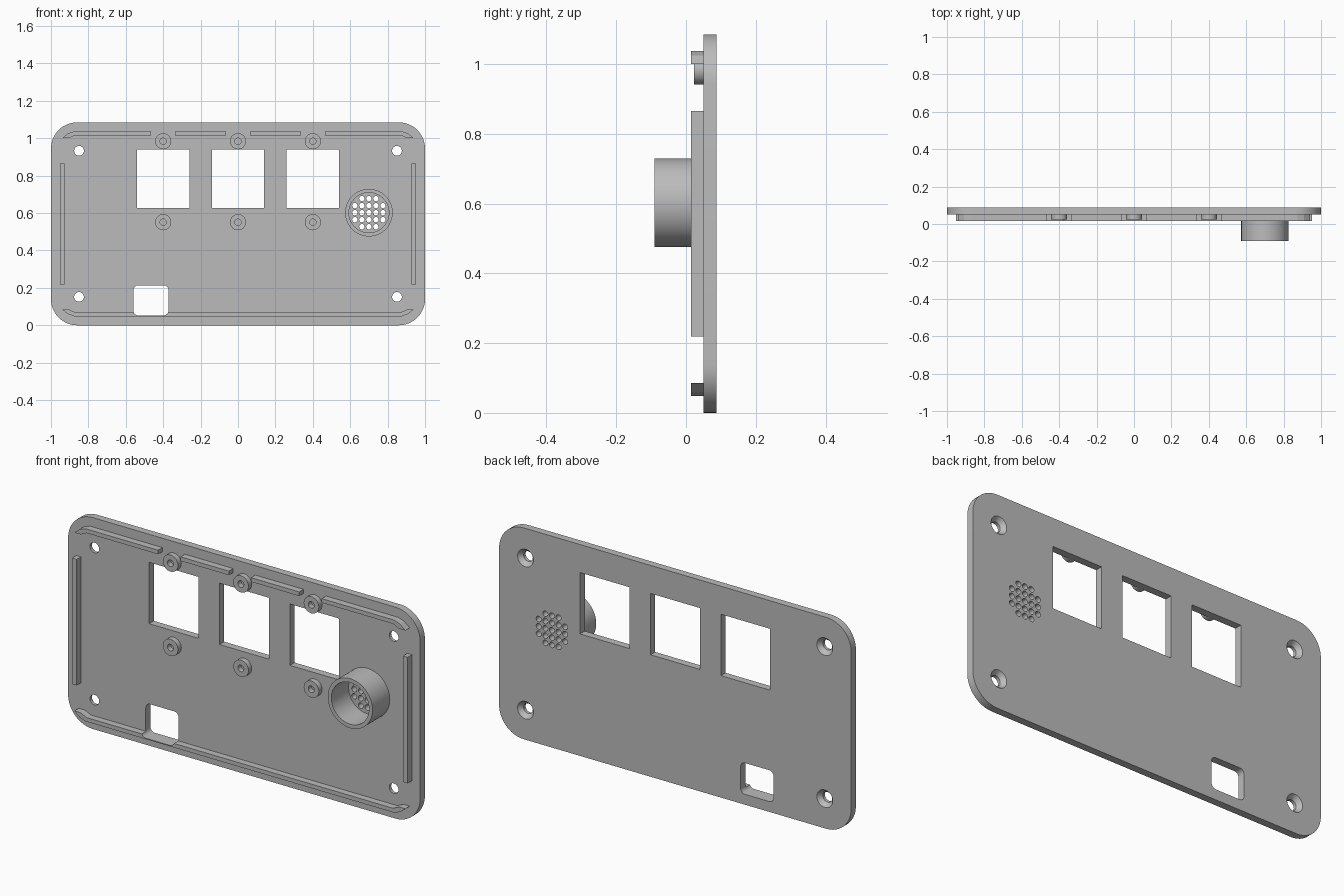
import bpy, bmesh, math

cube = bpy.data.objects.get("Cube")
if cube:
    bpy.data.objects.remove(cube, do_unlink=True)

mat = bpy.data.materials.new("plain_grey")
GREY = (0.5, 0.5, 0.5, 1)
mat.use_nodes = True
mat.diffuse_color = GREY
mat.node_tree.nodes["Principled BSDF"].inputs["Base Color"].default_value = GREY

BACK, FACE, RAIL, BOSS, CUP = 0.088, 0.05, 0.015, 0.023, -0.09


def circle(x, z, r, n=32):
    return [(x + r * math.cos(math.tau * i / n), z + r * math.sin(math.tau * i / n)) for i in range(n)]


def rect(x0, x1, z0, z1, r=0.0, n=8):
    """Rectangle outline, with rounded corners when r is given."""
    if not r:
        return [(x0, z0), (x1, z0), (x1, z1), (x0, z1)]
    pts = []
    for k, (cx, cz) in enumerate(((x1 - r, z1 - r), (x0 + r, z1 - r), (x0 + r, z0 + r), (x1 - r, z0 + r))):
        for i in range(n + 1):
            a = (k + i / n) * math.pi / 2
            pts.append((cx + r * math.cos(a), cz + r * math.sin(a)))
    return pts


def loft(bm, sections):
    """Closed solid through (outline, y) sections."""
    rings = [[bm.verts.new((x, y, z)) for x, z in pts] for pts, y in sections]
    faces = [bm.faces.new(rings[0]), bm.faces.new(rings[-1][::-1])]
    for a, b in zip(rings, rings[1:]):
        for i in range(len(a)):
            j = (i + 1) % len(a)
            faces.append(bm.faces.new((a[i], b[i], b[j], a[j])))
    bmesh.ops.recalc_face_normals(bm, faces=faces)


def make(name, solids):
    bm = bmesh.new()
    for sections in solids:
        loft(bm, sections)
    mesh = bpy.data.meshes.new(name)
    bm.to_mesh(mesh)
    bm.free()
    mesh.materials.append(mat)
    obj = bpy.data.objects.new(name, mesh)
    bpy.context.collection.objects.link(obj)
    return obj


def activate(obj):
    bpy.ops.object.select_all(action='DESELECT')
    obj.select_set(True)
    bpy.context.view_layer.objects.active = obj


def cut(obj, solids):
    cutter = make("cutter", solids)
    cutter.hide_render = True
    mod = obj.modifiers.new("cut", 'BOOLEAN')
    mod.operation, mod.solver, mod.object = 'DIFFERENCE', 'EXACT', cutter
    activate(obj)
    bpy.ops.object.modifier_apply(modifier=mod.name)
    bpy.data.objects.remove(cutter, do_unlink=True)


def smooth(obj):
    activate(obj)
    bpy.ops.object.shade_smooth_by_angle(angle=math.radians(30))


def through(pts, y0=-0.2, y1=0.2):
    return [(pts, y0), (pts, y1)]


# Panel plate with display windows, port, screw holes and speaker holes
plate = make("panel_plate", [through(rect(-1, 1, 0, 1.085, 0.14, 12), FACE, BACK)])
port = through(rect(-0.559, -0.372, 0.053, 0.214, 0.025))
openings = [port]
for x in (-0.4, 0, 0.4):
    openings.append(through(rect(x - 0.14, x + 0.14, 0.626, 0.941)))
for x in (-0.85, 0.85):
    for z in (0.152, 0.933):
        openings.append([(circle(x, z, 0.026), 0), (circle(x, z, 0.026), 0.066),
                         (circle(x, z, 0.045), BACK), (circle(x, z, 0.045), 0.1)])
SX, SZ = 0.7, 0.602
for i in range(-2, 3):
    for k in range(-2, 3):
        if abs(i) + abs(k) < 4:
            openings.append(through(circle(SX + i * 0.0375, SZ + k * 0.0375, 0.0145, 16)))
cut(plate, openings)
smooth(plate)

# Speaker cup
cup = make("speaker_cup", [through(circle(SX, SZ, 0.127, 64), CUP, FACE)])
cut(cup, [through(circle(SX, SZ, 0.107, 64))])
smooth(cup)

# Screw bosses above and below each window
for x in (-0.4, 0, 0.4):
    for z in (0.551, 0.984):
        boss = make("window_boss", [through(circle(x, z, 0.043), BOSS, FACE)])
        cut(boss, [through(circle(x, z, 0.017))])
        smooth(boss)

# Locating rails: sides, top pieces and bottom
for s in (-1, 1):
    make("side_rail", [through(rect(s * 0.94 - 0.013, s * 0.94 + 0.013, 0.219, 0.866), RAIL, FACE)])
    make("top_rail_inner", [through(rect(s * 0.2 - 0.137, s * 0.2 + 0.137, 1.016, 1.037), RAIL, FACE)])

hook = [(0.875, 1.037), (0.91, 1.025), (0.94, 1.0), (0.905, 1.0), (0.87, 1.016)]
for s in (-1, 1):
    outline = [(0.465, 1.016), (0.465, 1.037)] + hook
    make("top_rail_outer", [through([(s * x, z) for x, z in outline], RAIL, FACE)])

right_end = [(x, 1.085 - z) for x, z in hook]
left_end = [(-x, z) for x, z in reversed(right_end)]
bottom = make("bottom_rail", [through(right_end + left_end, RAIL, FACE)])
cut(bottom, [port])
